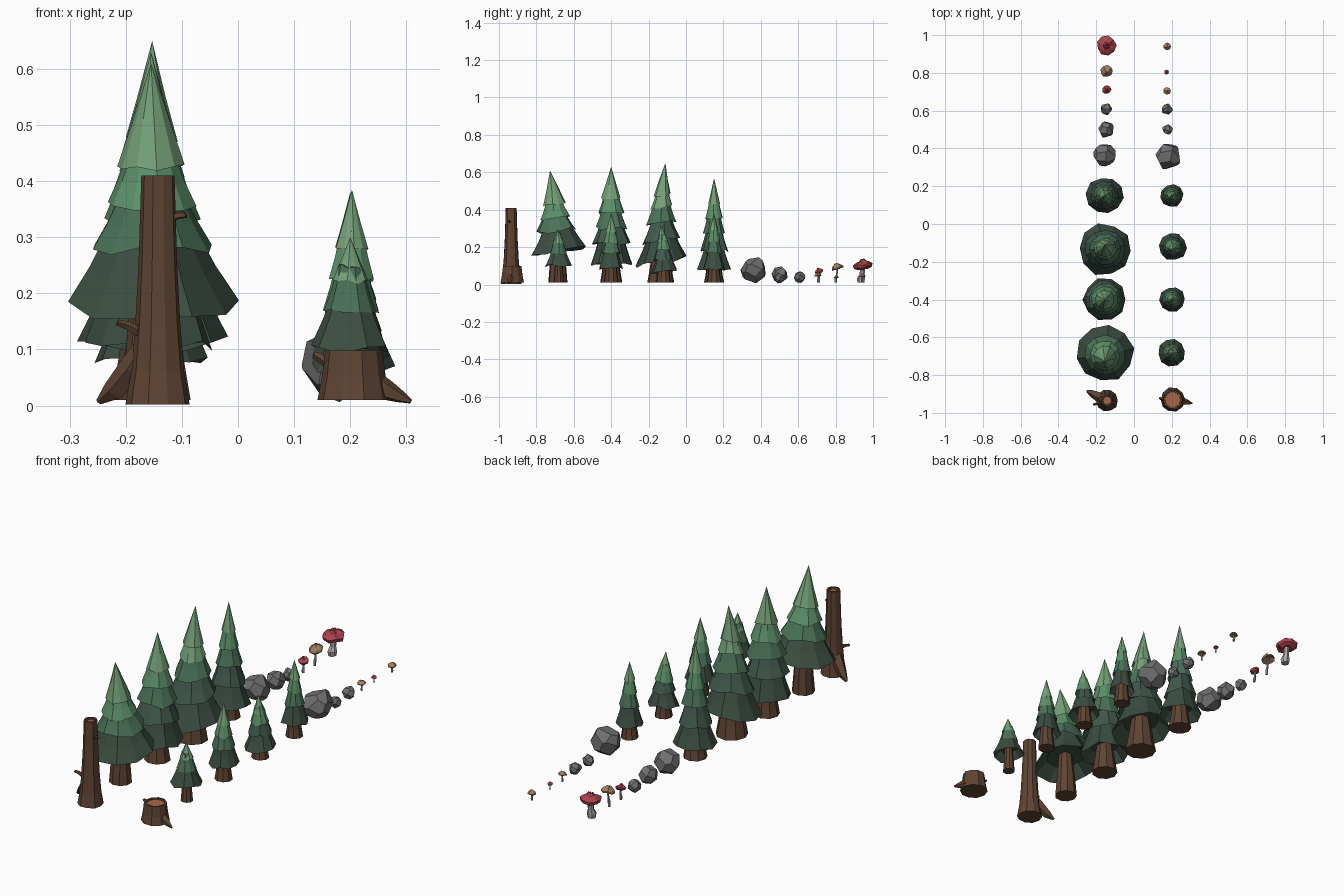
import bpy, bmesh, math, random
from mathutils import Vector

if "Cube" in bpy.data.objects:
    bpy.data.objects.remove(bpy.data.objects["Cube"])

random.seed(4)


def material(name, *rgb):
    m = bpy.data.materials.new(name)
    m.diffuse_color = (*rgb, 1)
    m.use_nodes = True
    m.node_tree.nodes["Principled BSDF"].inputs["Base Color"].default_value = m.diffuse_color
    return m


GREENS = [material("needles_%d" % i, *c) for i, c in enumerate([
    (.045, .075, .053), (.053, .10, .075), (.07, .17, .10), (.11, .285, .145), (.18, .36, .19)])]
BARK = material("bark", .115, .058, .034)
WOOD = material("cut_wood", .38, .13, .06)
ROCK = material("stone", .16, .16, .165)
RED = material("red_cap", .40, .055, .07)
TAN = material("tan_cap", .36, .21, .115)
STEM = material("stem", .42, .40, .39)


def finish(name, bm, mat):
    bmesh.ops.recalc_face_normals(bm, faces=bm.faces)
    mesh = bpy.data.meshes.new(name)
    bm.to_mesh(mesh)
    bm.free()
    mesh.materials.append(mat)
    obj = bpy.data.objects.new(name, mesh)
    bpy.context.collection.objects.link(obj)
    return obj


def loft(name, rings, sides, mat, axis=(0, 0, 1), jr=0.0, jz=0.0, turn=0.0):
    """Skin rings (x, y, z, radius); radius 0 makes a point. Ends are capped."""
    bm = bmesh.new()
    q = Vector(axis).to_track_quat('Z', 'Y')
    wob = [(1 + random.uniform(-jr, jr), random.uniform(-jz, jz)) for _ in range(sides)]
    loops = []
    for x, y, z, r in rings:
        if r == 0:
            loops.append([bm.verts.new((x, y, z))])
            continue
        loop = []
        for i, (a, b) in enumerate(wob):
            t = turn + math.tau * i / sides
            off = q @ Vector((r * a * math.cos(t), r * a * math.sin(t), b))
            loop.append(bm.verts.new(Vector((x, y, z)) + off))
        loops.append(loop)
    for a, b in zip(loops, loops[1:]):
        for i in range(sides):
            j = (i + 1) % sides
            if len(a) == 1:
                bm.faces.new((a[0], b[i], b[j]))
            elif len(b) == 1:
                bm.faces.new((a[i], a[j], b[0]))
            else:
                bm.faces.new((a[i], a[j], b[j], b[i]))
    for loop in (loops[0], loops[-1]):
        if len(loop) > 2:
            bm.faces.new(loop)
    return finish(name, bm, mat)


def limb(name, pts, mat=BARK, sides=5):
    axis = Vector(pts[-1][:3]) - Vector(pts[0][:3])
    loft(name, pts, sides, mat, axis)


def tree(name, x, y, apex, trunk_r, tiers, lean=(0, 0), tilt=0.0, bend=1.5, sides=10):
    """Layered conifer; tiers are (hem height, hem radius) from the top down."""
    low = tiers[-1][0]

    def ring(z, r):
        t = max(0, (z - low) / (apex - low)) ** bend
        return (x + lean[0] * t, y + lean[1] * t, z, r)

    loft(name + "_trunk", [ring(.01, trunk_r), ring(low * .6, trunk_r * .85),
                           ring(low + .07, trunk_r * .6)], 9, BARK)
    for i, (z, r) in enumerate(tiers):
        if i == 0:
            h = apex - z
            top = [ring(apex, 0), ring(z + h * .45, r * .53)]
        else:
            pz, pr = tiers[i - 1]
            h = pz + .03 - z
            top = [ring(pz + .03, pr * .66), ring(z + h * .45, pr * .66 + (r - pr * .66) * .5)]
        rings = top + [ring(z, r), ring(z + h * .35, r * .6)]
        shade = GREENS[min(4, int(5 * ((z - low) / (tiers[0][0] - low)) * .99))]
        loft(f"{name}_tier_{i + 1}", rings, sides, shade, axis=(0, -tilt, 1), jr=.05,
             jz=min(.011, r * .12), turn=random.uniform(0, .6))


# Large conifers
tree("broad_tree", -.155, -.685, .61, .052,
     [(.425, .060), (.36, .081), (.288, .108), (.178, .152)], (0, -.042), .12)
tree("tall_tree", -.155, -.40, .63, .06,
     [(.46, .052), (.38, .070), (.30, .088), (.22, .102), (.105, .114)])
tree("leaning_tree", -.153, -.135, .65, .073,
     [(.475, .047), (.415, .060), (.325, .083), (.235, .107), (.118, .14)], (0, .025), .18, 3)
tree("slim_tree", -.155, .15, .57, .055,
     [(.43, .032), (.35, .046), (.27, .060), (.18, .076), (.08, .098)])

# Small conifers
tree("small_broad_tree", .20, -.68, .30, .028,
     [(.22, .032), (.17, .045), (.10, .072)], (0, -.005))
tree("small_tall_tree", .203, -.40, .385, .041,
     [(.28, .030), (.225, .041), (.165, .052), (.085, .067)])
tree("small_leaning_tree", .205, -.12, .32, .041,
     [(.235, .028), (.185, .042), (.135, .054), (.07, .074)], (-.003, -.014), .1, 2)
tree("small_slim_tree", .20, .15, .38, .040,
     [(.29, .024), (.23, .034), (.165, .045), (.08, .061)])

# Dead trunk with hollow-looking cut, root and twigs
sx, sy = -.142, -.935
loft("dead_trunk", [(sx, sy, .002, .058), (sx, sy, .06, .048), (sx, sy, .14, .041),
                    (sx, sy, .25, .035), (sx, sy, .41, .030), (sx, sy, .41, .023),
                    (sx, sy, .397, .022)], 10, BARK, jr=.04)
loft("dead_trunk_cut", [(sx, sy, .39, .021), (sx, sy, .40, .021)], 10, WOOD)
limb("dead_trunk_root", [(-.155, -.93, .12, .018), (-.185, -.915, .065, .028),
                         (-.222, -.897, .025, .020), (-.248, -.885, .006, .006)])
limb("dead_trunk_low_twig", [(-.165, -.945, .125, .010), (-.195, -.95, .142, .008),
                             (-.215, -.955, .148, .006)])
limb("dead_trunk_high_twig", [(-.125, -.94, .33, .009), (-.108, -.945, .339, .007),
                              (-.093, -.948, .340, .006)])

# Stump with root and a stub
tx, ty = .205, -.93
loft("stump", [(tx, ty, .01, .065), (tx, ty, .05, .057), (tx, ty, .098, .051),
               (tx, ty, .098, .042), (tx, ty, .09, .041)], 10, BARK, jr=.04)
loft("stump_cut", [(tx, ty, .082, .041), (tx, ty, .092, .041)], 10, WOOD)
limb("stump_root", [(.235, -.935, .05, .018), (.262, -.94, .028, .020),
                    (.288, -.945, .016, .012), (.308, -.95, .007, .004)])
limb("stump_stub", [(.165, -.93, .072, .010), (.145, -.925, .086, .008),
                    (.136, -.922, .09, .007)])


def rock(name, x, y, z, r, cuts=17):
    """Faceted stone: a block trimmed by evenly spread, slightly random planes."""
    bm = bmesh.new()
    bmesh.ops.create_cube(bm, size=4 * r)
    spin = random.uniform(0, 6)
    for i in range(cuts):
        h = 1 - 2 * (i + .5) / cuts
        a = spin + i * 2.39996 + random.uniform(-.25, .25)
        w = math.sqrt(1 - h * h)
        n = Vector((w * math.cos(a), w * math.sin(a), h))
        geom = bm.verts[:] + bm.edges[:] + bm.faces[:]
        bmesh.ops.bisect_plane(bm, geom=geom, plane_co=n * r * random.uniform(.86, .96),
                               plane_no=n, clear_outer=True)
        bmesh.ops.holes_fill(bm, edges=[e for e in bm.edges if e.is_boundary], sides=0)
    bmesh.ops.translate(bm, verts=bm.verts, vec=(x, y, z))
    finish(name, bm, ROCK)


for i, (x, y, z, r) in enumerate([
        (-.155, .365, .068, .057), (.182, .36, .077, .063), (-.147, .50, .052, .041),
        (.178, .50, .034, .025), (-.147, .608, .039, .029), (.175, .608, .037, .027)]):
    rock("rock_%d" % (i + 1), x, y, z, r)

DOME = [(0, 1), (.22, .97), (.45, .8), (.8, .55), (1, .25), (.93, .05), (.35, .28)]
FLAT = [(0, .88), (.2, 1), (.34, .8), (.7, .68), (1, .5), (.92, .22), (.5, .05), (.3, .1)]


def mushroom(name, x, y, top, r, stem_r, cap_h, mat, profile=DOME, tilt=0.0, shift=0.0):
    """Lathe stem and cap; the cap tips up toward the back by tilt."""
    cx, cy, base = x, y + shift, top - cap_h
    loft(name + "_stem", [(x, y, .01, stem_r), (x, y, .01 + (base - .01) * .3, stem_r * 1.15),
                          (x, y + shift * .5, .01 + (base - .01) * .6, stem_r * .75),
                          (cx, cy, base + cap_h * .5, stem_r * .7)], 7, STEM)
    axis = Vector((0, -math.sin(tilt), math.cos(tilt)))
    mid = Vector((cx, cy, base))
    rings = [(*(mid + axis * cap_h * h), r * w) for w, h in profile]
    loft(name + "_cap", rings, 9, mat, axis, jr=.07, jz=cap_h * .12)


mushroom("big_red_mushroom", -.145, .935, .135, .052, .019, .055, RED, FLAT, .06, .012)
mushroom("tan_mushroom", -.145, .80, .114, .034, .006, .033, TAN, DOME, .35, .012)
mushroom("red_mushroom", -.145, .71, .088, .024, .006, .032, RED, FLAT, .3, .006)
mushroom("small_tan_mushroom", .175, .705, .062, .020, .004, .018, TAN, DOME, .1)
mushroom("tiny_red_mushroom", .172, .805, .048, .013, .003, .014, RED, DOME, .1)
mushroom("far_tan_mushroom", .175, .94, .060, .020, .005, .020, TAN, DOME, .1)
